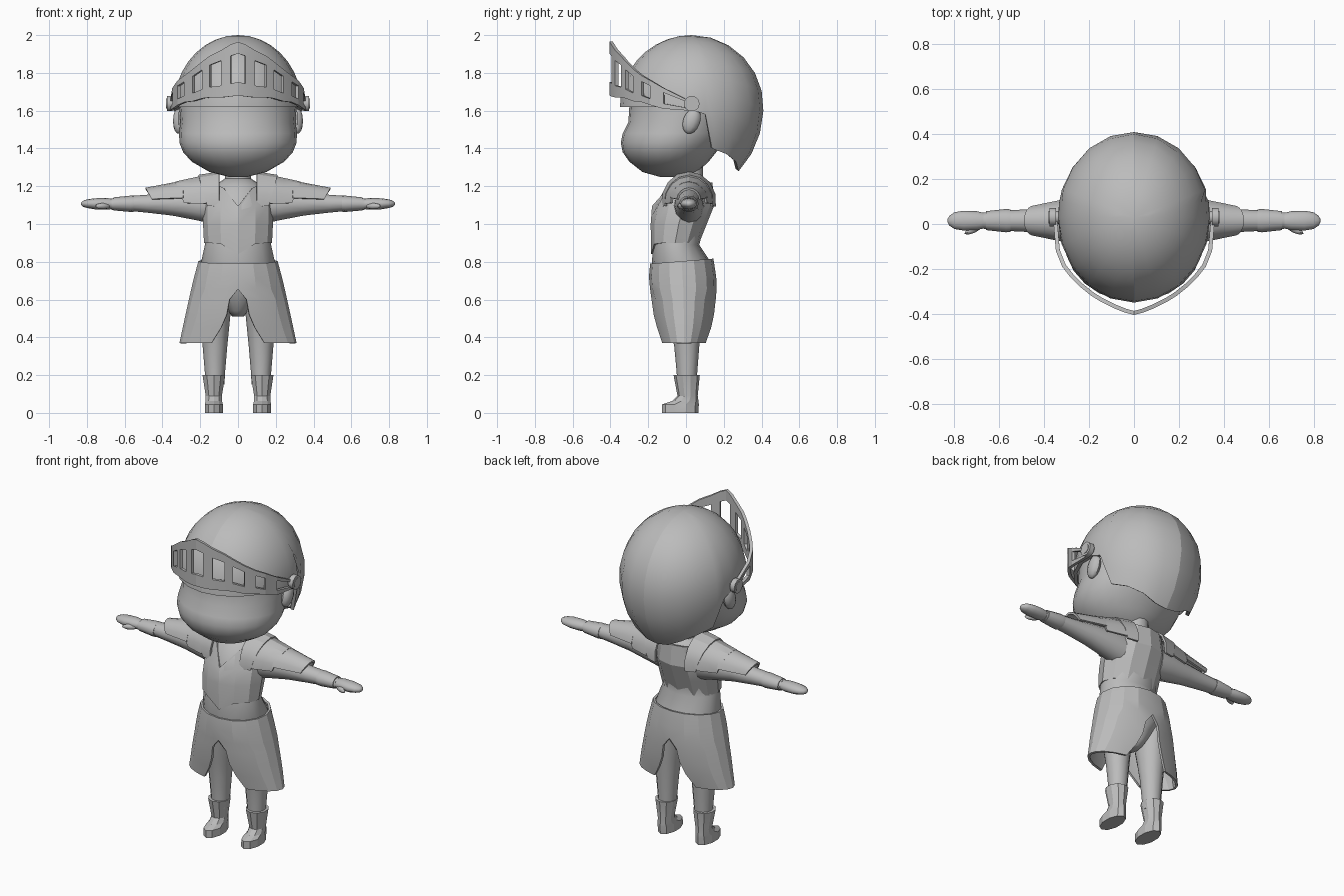
import bpy, bmesh
from math import sin, cos, asin, sqrt, pi, radians
from mathutils import Matrix

if "Cube" in bpy.data.objects:
    bpy.data.objects.remove(bpy.data.objects["Cube"])

grey = bpy.data.materials.new("plain_grey")
grey.use_nodes = True
grey.diffuse_color = (0.5, 0.5, 0.5, 1)
grey.node_tree.nodes["Principled BSDF"].inputs["Base Color"].default_value = (0.5, 0.5, 0.5, 1)


def finish(name, bm, mirror=False, thick=0, angle=40, seam=False):
    """Turn a bmesh into an object, apply thickness and mirroring, then shade it."""
    bmesh.ops.recalc_face_normals(bm, faces=bm.faces)
    mesh = bpy.data.meshes.new(name)
    bm.to_mesh(mesh)
    bm.free()
    mesh.materials.append(grey)
    ob = bpy.data.objects.new(name, mesh)
    bpy.context.collection.objects.link(ob)
    bpy.ops.object.select_all(action="DESELECT")
    ob.select_set(True)
    bpy.context.view_layer.objects.active = ob
    if mirror:
        m = ob.modifiers.new("mirror", "MIRROR")
        m.use_clip = True
        bpy.ops.object.modifier_apply(modifier=m.name)
    if thick:
        m = ob.modifiers.new("thickness", "SOLIDIFY")
        m.thickness = thick
        m.offset = -1
        bpy.ops.object.modifier_apply(modifier=m.name)
    mesh = ob.data
    mesh.shade_smooth()
    mesh.set_sharp_from_angle(angle=radians(angle))
    if seam:
        for e in mesh.edges:
            if all(abs(mesh.vertices[i].co.x) < 0.001 for i in e.vertices):
                e.use_edge_sharp = True
    return ob


def skin(bm, rows, closed):
    """Join rows of vertices with quads."""
    for a, b in zip(rows, rows[1:]):
        n = len(a)
        for i in range(n if closed else n - 1):
            j = (i + 1) % n
            bm.faces.new((a[i], a[j], b[j], b[i]))


def outward(bm, centre):
    """Point the faces of an open shell away from a centre."""
    bm.normal_update()
    for f in bm.faces:
        d = f.calc_center_median() - centre
        if f.normal.dot(d) < 0:
            f.normal_flip()


def loft(rings, n, axis="z", c=0, caps=True):
    """Rings are (position, half width, low, high) along z or x."""
    bm = bmesh.new()
    rows = []
    for t, w, lo, hi in rings:
        row = []
        for i in range(n):
            a = 2 * pi * i / n
            u = c + w * sin(a)
            v = (lo + hi) / 2 - (hi - lo) / 2 * cos(a)
            row.append(bm.verts.new((u, v, t) if axis == "z" else (t, u, v)))
        rows.append(row)
    skin(bm, rows, True)
    if caps:
        bm.faces.new(rows[0])
        bm.faces.new(rows[-1])
    return bm


# Head and neck
finish("head", loft([(1.25, .05, -.14, .0), (1.275, .15, -.23, .06), (1.33, .245, -.3, .12),
                     (1.38, .29, -.335, .16), (1.43, .31, -.345, .2), (1.48, .312, -.335, .23),
                     (1.54, .305, -.305, .25), (1.62, .31, -.3, .28), (1.72, .3, -.29, .28),
                     (1.85, .2, -.2, .2)], 24), angle=60)
finish("neck", loft([(1.12, .09, -.07, .11), (1.22, .07, -.05, .09), (1.32, .065, -.04, .09)], 12))

# Ears
bm = bmesh.new()
bmesh.ops.create_uvsphere(bm, u_segments=10, v_segments=8, radius=1)
bm.transform(Matrix.Translation((.315, .03, 1.545)) @ Matrix.Rotation(radians(-20), 4, "X")
             @ Matrix.Diagonal((.03, .045, .07, 1)))
finish("ears", bm, mirror=True)

# Helmet dome: meridians running from the crown to a stepped lower rim
rim = [(0, 1.62), (18, 1.62), (36, 1.62), (54, 1.62), (72, 1.62), (90, 1.605), (101, 1.58),
       (109, 1.4), (126, 1.37), (144, 1.33), (162, 1.29), (180, 1.28)]
rim += [(360 - a, z) for a, z in rim[-2:0:-1]]
bm = bmesh.new()
crown = bm.verts.new((0, .03, 2))
lines = []
for a, low in rim:
    end = pi / 2 if low >= 1.62 else pi / 2 + asin((1.62 - low) / .45)
    line = []
    for k in range(1, 10):
        p = end * k / 9
        z = 1.62 + (.38 if p < pi / 2 else .45) * cos(p)
        r = sin(p)
        line.append(bm.verts.new((.34 * r * sin(radians(a)), .03 - .38 * r * cos(radians(a)), z)))
    lines.append(line)
skin(bm, lines + lines[:1], False)
for a, b in zip(lines, lines[1:] + lines[:1]):
    bm.faces.new((crown, a[0], b[0]))
finish("helmet", bm, thick=.02, angle=35, seam=True)

# Visor: bent strip with window openings, columns are (x, y, bottom, top)
cols = [(0, -.405, 1.68, 1.965), (.04, -.395, 1.675, 1.95), (.09, -.375, 1.67, 1.92),
        (.15, -.345, 1.67, 1.89), (.19, -.32, 1.665, 1.86), (.24, -.28, 1.65, 1.82),
        (.285, -.235, 1.645, 1.785), (.32, -.19, 1.63, 1.76), (.348, -.12, 1.61, 1.72),
        (.36, .02, 1.6, 1.65)]
bm = bmesh.new()
strip = [[bm.verts.new((x, y, b + (t - b) * f)) for f in (0, .25, .78, 1)] for x, y, b, t in cols]
for i, (a, b) in enumerate(zip(strip, strip[1:])):
    for k in range(3):
        if k != 1 or i % 2:
            bm.faces.new((a[k], b[k], b[k + 1], a[k + 1]))
finish("visor", bm, mirror=True, thick=.018, angle=15)

# Visor hinges
for name, r, depth, x in (("hinge_caps", .042, .03, .362), ("hinge_pins", .028, .07, .345)):
    bm = bmesh.new()
    bmesh.ops.create_cone(bm, cap_ends=True, segments=10, radius1=r, radius2=r, depth=depth)
    bm.transform(Matrix.Translation((x, .03, 1.637)) @ Matrix.Rotation(pi / 2, 4, "Y"))
    finish(name, bm, mirror=True)

# Body under the armour
finish("body", loft([(.51, .03, -.06, .04), (.54, .055, -.09, .07), (.6, .1, -.13, .1),
                     (.68, .17, -.16, .13), (.8, .195, -.18, .13), (.89, .175, -.175, .07),
                     (1.0, .165, -.17, .1), (1.1, .17, -.165, .135), (1.2, .13, -.1, .12),
                     (1.24, .07, -.05, .09)], 16), angle=50)

# Breastplate with a pointed waist and a V neckline
bm = loft([(.9, .18, -.185, .07), (1.0, .185, -.187, .11), (1.1, .185, -.17, .15),
           (1.22, .15, -.09, .14)], 12, caps=False)
for v in bm.verts:
    k = max(0, 1 - abs(v.co.x) / .1) if v.co.y < 0 else 0
    if v.co.z > 1.2:
        v.co.z -= .125 * k
        v.co.y -= .09 * k
    elif v.co.z > 1.05:
        v.co.z -= .06 * k
        v.co.y -= .014 * k
    elif v.co.z < .95:
        v.co.z -= .06 * k
finish("breastplate", bm, thick=.012, angle=22, seam=True)

# Skirt armour: two flaring halves, split at front and back
rows = [(.805, .21, -.19, .145, 0), (.72, .232, -.196, .16, 0), (.655, .248, -.19, .162, 0),
        (.6, .26, -.185, .16, .045), (.52, .278, -.175, .152, .06), (.45, .293, -.16, .14, .09),
        (.37, .31, -.14, .118, .14)]
bm = bmesh.new()
grid = []
for z, w, lo, hi, slit in rows:
    start = asin(slit / w)
    row = []
    for i in range(9):
        a = start + (pi - 2 * start) * i / 8
        y = (lo + hi) / 2 - (hi - lo) / 2 * cos(a)
        tilt = .08 * y if z > .8 else 0
        row.append(bm.verts.new((w * sin(a), y, z + tilt)))
    grid.append(row)
skin(bm, grid, False)
finish("skirt_armour", bm, mirror=True, thick=.014, angle=18)

# Shoulder guards: nested half cones, (x start, x end, radius start, radius end, sweep)
for name, x0, x1, r0, r1, sweep in (("shoulder_guard_upper", .1, .21, .158, .14, 100),
                                    ("shoulder_guard_middle", .17, .33, .14, .105, 95),
                                    ("shoulder_guard_lower", .29, .49, .11, .072, 80)):
    bm = bmesh.new()
    arcs = []
    for f in (0, .5, 1):
        r = r0 + (r1 - r0) * f
        arc = []
        for i in range(9):
            a = radians(sweep) * (i / 4 - 1)
            x = x0 + (x1 - x0) * f - .04 * f * (1 - cos(a))
            arc.append(bm.verts.new((x, .015 + .92 * r * sin(a), 1.12 + r * cos(a))))
        arcs.append(arc)
    skin(bm, arcs, False)
    finish(name, bm, mirror=True, thick=.012, angle=25)

# Arms, cuffs and hands
finish("arms", loft([(.13, .08, 1.0, 1.19), (.22, .075, 1.02, 1.185), (.35, .06, 1.045, 1.17),
                     (.48, .05, 1.06, 1.155), (.58, .045, 1.07, 1.148), (.67, .036, 1.075, 1.135)],
                    12, "x", .015), mirror=True, angle=50)
finish("cuffs", loft([(.55, .05, 1.065, 1.15), (.57, .052, 1.064, 1.15), (.66, .042, 1.072, 1.141)],
                     12, "x", .015), mirror=True)
finish("hands", loft([(.65, .03, 1.08, 1.132), (.7, .042, 1.076, 1.138), (.76, .044, 1.078, 1.136),
                      (.8, .037, 1.085, 1.13), (.822, .022, 1.092, 1.122), (.83, .008, 1.1, 1.115)],
                     12, "x", .015), mirror=True, angle=60)
bm = bmesh.new()
bmesh.ops.create_uvsphere(bm, u_segments=8, v_segments=6, radius=1)
bm.transform(Matrix.Translation((.715, -.025, 1.095)) @ Matrix.Rotation(radians(-25), 4, "Z")
             @ Matrix.Diagonal((.045, .015, .016, 1)))
finish("thumbs", bm, mirror=True)

# Legs
finish("legs", loft([(.15, .05, -.045, .055), (.22, .054, -.05, .06), (.35, .065, -.062, .07),
                     (.45, .075, -.08, .08), (.55, .085, -.1, .09), (.68, .09, -.12, .1)],
                    12, c=.122), mirror=True, angle=50)

# Boots: low-poly shaft and foot
finish("boots", loft([(0, .05, -.128, .065), (.045, .05, -.128, .068), (.062, .046, -.075, .066),
                      (.09, .045, -.045, .062), (.2, .063, -.066, .073)], 10, c=.128),
       mirror=True, angle=20)
